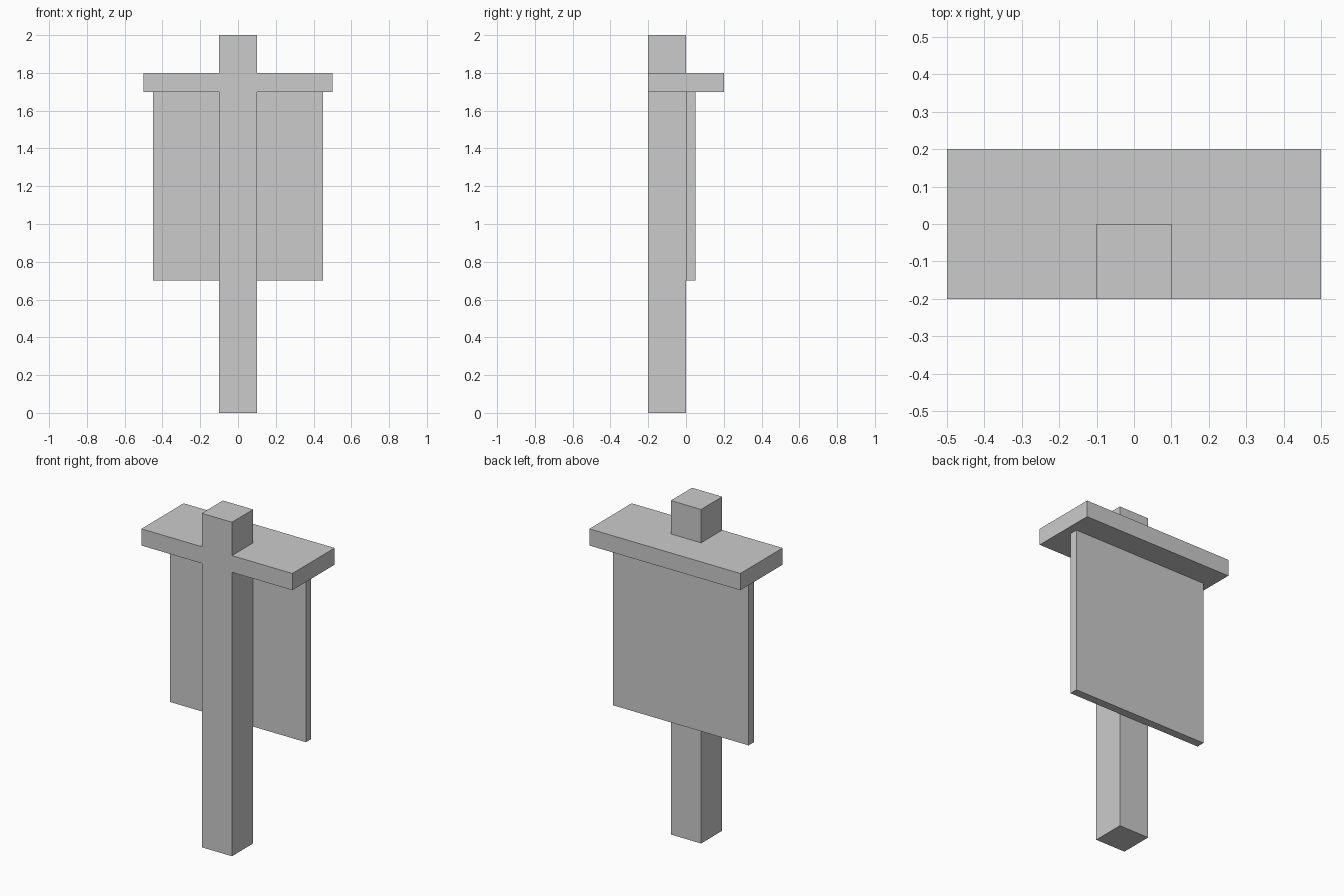
import bpy
import bmesh
from mathutils import Vector

if "Cube" in bpy.data.objects:
    bpy.data.objects.remove(bpy.data.objects["Cube"])


def box(name, lo, hi):
    """Axis-aligned box between two opposite corners."""
    lo, hi = Vector(lo), Vector(hi)
    bm = bmesh.new()
    bmesh.ops.create_cube(bm, size=1)
    bmesh.ops.scale(bm, vec=hi - lo, verts=bm.verts)
    mesh = bpy.data.meshes.new(name)
    bm.to_mesh(mesh)
    bm.free()
    obj = bpy.data.objects.new(name, mesh)
    obj.location = (lo + hi) / 2
    bpy.context.collection.objects.link(obj)
    return obj


# Square upright post, flush with the front of the cap
box("post", (-0.1, -0.2, 0), (0.1, 0, 2))

# Flat cap board that the post passes through
box("cap_board", (-0.5, -0.2, 1.7), (0.5, 0.2, 1.8))

# Thin sign panel fixed to the back of the post, under the cap
box("sign_panel", (-0.45, 0, 0.7), (0.45, 0.05, 1.7))
